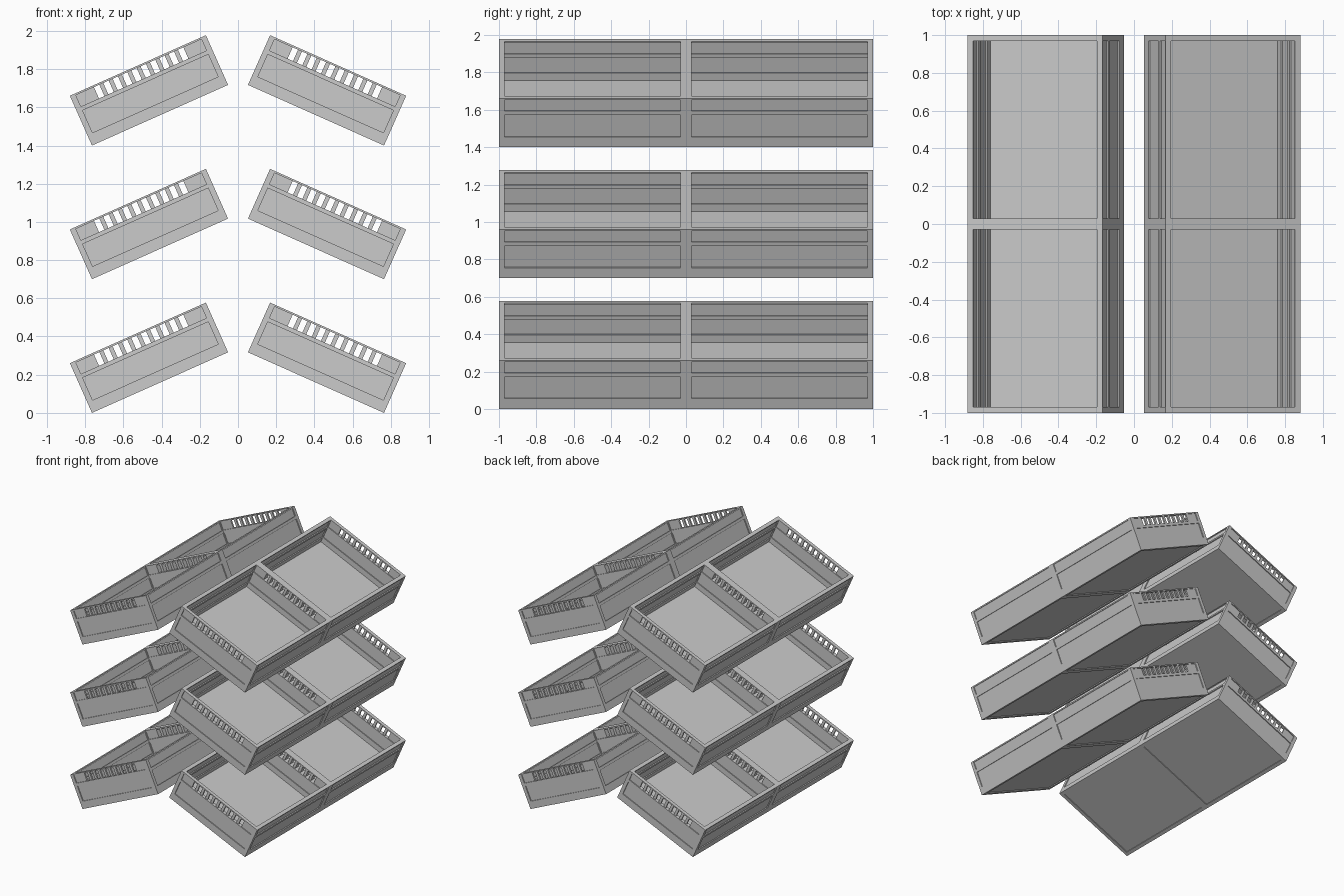
import bpy, bmesh, math
from mathutils import Matrix, Vector

if "Cube" in bpy.data.objects:
    bpy.data.objects.remove(bpy.data.objects["Cube"])

W, H, T = 0.78, 0.285, 0.03          # tray width, height, wall thickness
TILT = math.radians(24)
R = 0.008                            # panel recess depth
# tray local axes: x across, y along, z up; tilted so the outer side is low
PLACE = Matrix.Translation((0.052, 0, W * math.sin(TILT))) @ Matrix.Rotation(TILT, 4, 'Y')


def box(bm, x, y, z):
    size = Vector((x[1] - x[0], y[1] - y[0], z[1] - z[0]))
    mid = Vector((x[0] + x[1], y[0] + y[1], z[0] + z[1])) / 2
    bmesh.ops.create_cube(bm, size=1, matrix=Matrix.Translation(mid) @ Matrix.Diagonal((*size, 1)))


RAILS = [(0, 0.06), (0.188, 0.21), (0.275, H)]
LOWER, UPPER = (0.06, 0.188), (0.21, 0.275)
CROSS = [(-1, -1 + T), (-T, T), (1 - T, 1)]     # front, middle and back walls
SIDES = [(0, T), (W - T, W)]                    # high and low walls
BAYS = [(-1 + T, -T), (T, 1 - T)]


def frame(bm):
    for y in CROSS:
        for x in SIDES:
            box(bm, x, y, (0, H))
        for z in RAILS:
            box(bm, (T, W - T), y, z)
    for bay in BAYS:
        for x in SIDES:
            for z in RAILS:
                box(bm, x, bay, z)


def wall_panels(bm):
    for y in CROSS:
        box(bm, (T, W - T), (y[0] + R, y[1] - R), LOWER)
    for bay in BAYS:
        for x in SIDES:
            for z in (LOWER, UPPER):
                box(bm, (x[0] + R, x[1] - R), bay, z)


def vent_slats(bm):
    # ten open slots between full-height slats
    pitch, slot, n = 0.0535, 0.031, 10
    first = W / 2 - pitch * (n - 1) / 2
    edges = [T]
    for i in range(n):
        c = first + i * pitch
        edges += [c - slot / 2, c + slot / 2]
    edges.append(W - T)
    for y in CROSS:
        for a, b in zip(edges[::2], edges[1::2]):
            box(bm, (a, b), (y[0] + R, y[1] - R), UPPER)


def floor_panels(bm):
    for bay in BAYS:
        box(bm, (T, W - T), bay, (R, 0.055))


def inner_curb(bm):
    # low step closing the bottom of the inner recess
    z = (0.06, 0.10)
    for x in ((T - R, T), (W - T, W - T + R)):
        for bay in BAYS:
            box(bm, x, bay, z)
    for y in ((-1 + T - R, -1 + T), (-T, -T + R), (T - R, T), (1 - T, 1 - T + R)):
        box(bm, (T, W - T), y, z)


parts = {"tray_frame": frame, "wall_panels": wall_panels, "vent_slats": vent_slats,
         "floor_panels": floor_panels, "inner_curb": inner_curb}

for name, build in parts.items():
    bm = bmesh.new()
    build(bm)
    bm.transform(PLACE)
    mesh = bpy.data.meshes.new(name)
    bm.to_mesh(mesh)
    bm.free()
    # three tiers, each mirrored to the left side
    for tier in range(3):
        ob = bpy.data.objects.new(f"{name}_tier_{tier + 1}", mesh)
        ob.location.z = 0.7 * tier
        bpy.context.collection.objects.link(ob)
        mod = ob.modifiers.new("left_side", 'MIRROR')
        mod.use_mirror_merge = False
